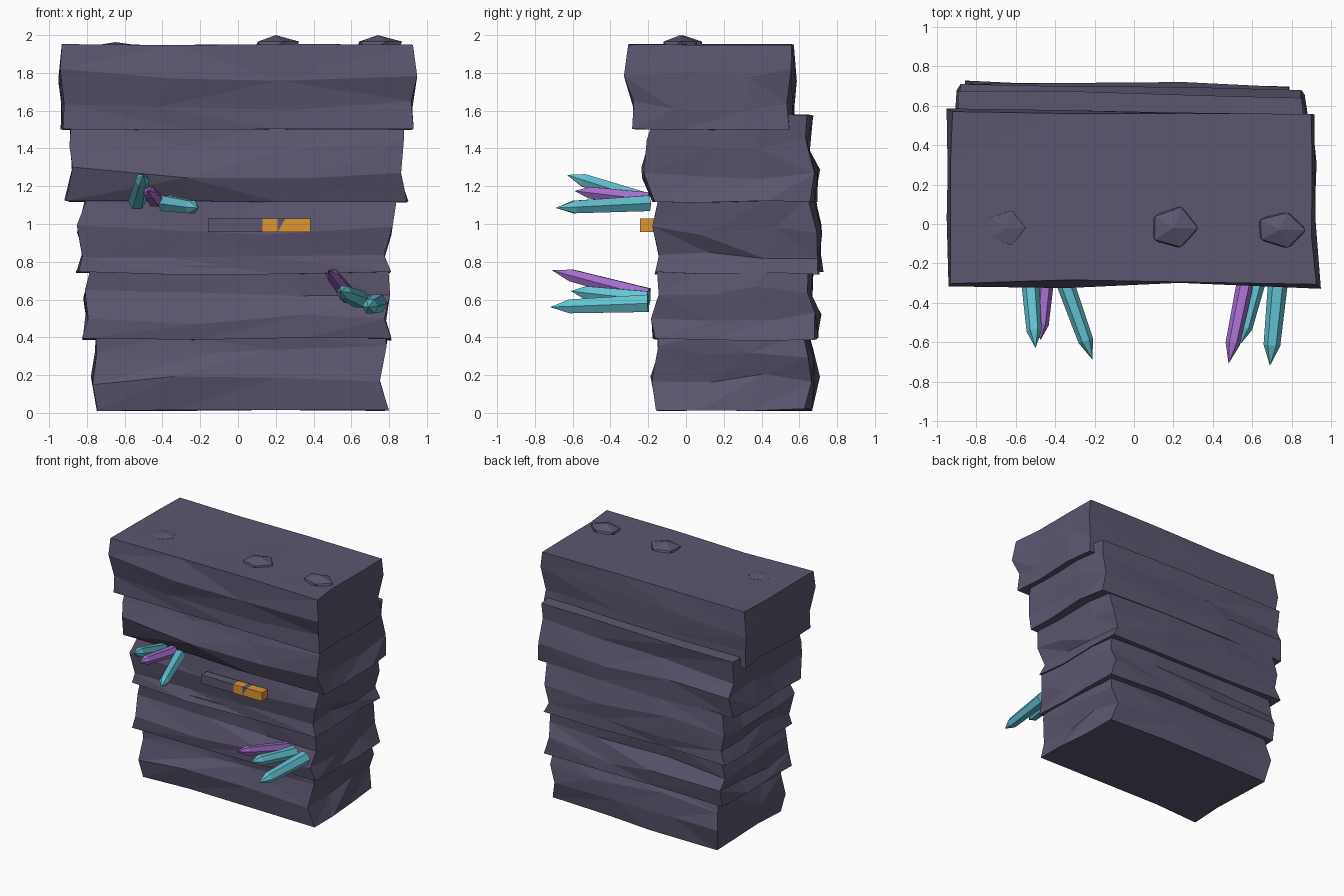
import bpy, bmesh, math, random
from mathutils import Vector

if "Cube" in bpy.data.objects:
    bpy.data.objects.remove(bpy.data.objects["Cube"])

random.seed(7)


def material(name, rgb):
    m = bpy.data.materials.new(name)
    m.diffuse_color = (*rgb, 1)
    m.use_nodes = True
    m.node_tree.nodes["Principled BSDF"].inputs["Base Color"].default_value = m.diffuse_color
    return m


ROCK = material("slate rock", (0.107, 0.092, 0.160))
TEAL = material("teal crystal", (0.127, 0.546, 0.645))
PURPLE = material("purple crystal", (0.376, 0.156, 0.610))
ORE = material("orange ore", (0.716, 0.305, 0.032))


def finish(bm, name, *mats):
    bmesh.ops.recalc_face_normals(bm, faces=bm.faces)
    me = bpy.data.meshes.new(name)
    bm.to_mesh(me)
    bm.free()
    for m in mats:
        me.materials.append(m)
    ob = bpy.data.objects.new(name, me)
    bpy.context.collection.objects.link(ob)
    return ob


def skin(bm, rings):
    """Bridge closed rings with triangles, alternating diagonals at random."""
    n = len(rings[0])
    for a, b in zip(rings, rings[1:]):
        for i in range(n):
            j = (i + 1) % n
            if random.random() < 0.5:
                tris = (a[i], a[j], b[j]), (a[i], b[j], b[i])
            else:
                tris = (a[i], a[j], b[i]), (a[j], b[j], b[i])
            for t in tris:
                bm.faces.new(t)


def slab(name, rows, nx=3, ny=3, cap_jitter=0.008):
    """Craggy rock layer; rows are (z, x min, x max, y min, y max)."""
    bm = bmesh.new()
    rings = []
    for k, (z, x0, x1, y0, y1) in enumerate(rows):
        uv = ([(i / nx, 0) for i in range(nx)] + [(1, i / ny) for i in range(ny)]
              + [(1 - i / nx, 1) for i in range(nx)] + [(0, 1 - i / ny) for i in range(ny)])
        end = k in (0, len(rows) - 1)
        ring = []
        for u, v in uv:
            # small random dents; the back right corner is knocked off
            corner = u in (0, 1) and v in (0, 1)
            cut = 0.03 if u == 1 and v == 1 else 0
            dent = random.uniform(0, 0.02 if corner else 0.032) + cut
            dx = dent if u == 0 else -dent if u == 1 else random.uniform(-.12, .12)
            dy = dent if v == 0 else -dent if v == 1 else random.uniform(-.06, .06)
            dz = random.uniform(-1, 1) * (cap_jitter if end else 0.035)
            ring.append(bm.verts.new((x0 + u * (x1 - x0) + dx,
                                      y0 + v * (y1 - y0) + dy, max(0, z + dz))))
        rings.append(ring)
    skin(bm, rings)
    caps = [bm.faces.new(rings[0]), bm.faces.new(rings[-1])]
    bmesh.ops.triangulate(bm, faces=caps)
    return finish(bm, name, ROCK)


# Stacked rock layers, bottom to top
slab("rock_layer_1", [(0.015, -.75, .80, -.16, .67), (.18, -.78, .76, -.19, .71),
                      (.32, -.76, .80, -.16, .68), (.42, -.76, .79, -.16, .66)])
slab("rock_layer_2", [(.39, -.83, .83, -.18, .71), (.50, -.81, .79, -.20, .72),
                      (.64, -.83, .81, -.15, .68), (.78, -.79, .80, -.16, .69)])
slab("rock_layer_3", [(.74, -.86, .82, -.17, .73), (.85, -.83, .78, -.15, .73),
                      (.97, -.86, .82, -.18, .73), (1.13, -.81, .84, -.15, .69)])
slab("rock_layer_4", [(1.12, -.92, .91, -.18, .70), (1.27, -.88, .88, -.24, .71),
                      (1.42, -.90, .88, -.21, .67), (1.58, -.90, .89, -.18, .68)])
slab("rock_layer_5", [(1.50, -.945, .935, -.29, .58), (1.62, -.94, .93, -.29, .58),
                      (1.79, -.955, .95, -.33, .59), (1.95, -.94, .93, -.31, .59)],
     cap_jitter=.004)

# Flattened stones set in the top
for i, (x, y, rx, ry, h) in enumerate([(-.65, -.02, .11, .10, .025),
                                       (.20, -.02, .14, .12, .062),
                                       (.74, -.03, .14, .10, .062)]):
    bm = bmesh.new()
    bmesh.ops.create_icosphere(bm, subdivisions=1, radius=1)
    for v in bm.verts:
        s = random.uniform(.9, 1.05)
        v.co = Vector((x + v.co.x * rx * s, y + v.co.y * ry * s, 1.938 + v.co.z * h))
    finish(bm, f"top_stone_{i + 1}", ROCK)


def crystal(name, base, tip, mat, r=0.046):
    """Six-sided shard from the wall to a point."""
    base, tip = Vector(base), Vector(tip)
    axis = tip - base
    rot = axis.to_track_quat('Z', 'Y')
    bm = bmesh.new()
    rings = []
    for t, s in ((0, 1), (.8, .8)):
        rings.append([bm.verts.new(base + axis * t + rot @ Vector(
            (r * s * math.cos(a * math.pi / 3), r * s * math.sin(a * math.pi / 3), 0)))
            for a in range(6)])
    end = bm.verts.new(tip)
    low, high = rings
    bm.faces.new(low)
    for i in range(6):
        j = (i + 1) % 6
        bm.faces.new((low[i], low[j], high[j], high[i]))
        bm.faces.new((high[i], high[j], end))
    finish(bm, name, mat)


# Two crystal clusters on the front
crystal("left_crystal_1", (-.535, -.20, 1.12), (-.50, -.63, 1.26), TEAL, .048)
crystal("left_crystal_2", (-.44, -.20, 1.13), (-.475, -.59, 1.175), PURPLE, .044)
crystal("left_crystal_3", (-.385, -.20, 1.11), (-.21, -.69, 1.085), TEAL, .048)
crystal("right_crystal_1", (.585, -.20, .62), (.48, -.71, .755), PURPLE, .046)
crystal("right_crystal_2", (.645, -.20, .60), (.54, -.61, .645), TEAL, .05)
crystal("right_crystal_3", (.74, -.20, .58), (.69, -.72, .56), TEAL, .053)

# Ore vein: square bar, bare rock on its left part and a few patches
bm = bmesh.new()
rings = [[bm.verts.new((x, -.207 + sy * .037, .993 + sz * .035))
          for sy, sz in ((-1, -1), (1, -1), (1, 1), (-1, 1))]
         for x in (-.16, -.04, .13, .21, .25, .32, .385)]
skin(bm, rings)
bm.faces.new(rings[0])
bm.faces.new(rings[-1])
for f in bm.faces:
    c = f.calc_center_median()
    patch = .21 < c.x < .25 and c.z > .99
    f.material_index = 1 if -.159 < c.x < .13 or patch else 0
finish(bm, "ore_vein", ORE, ROCK)
